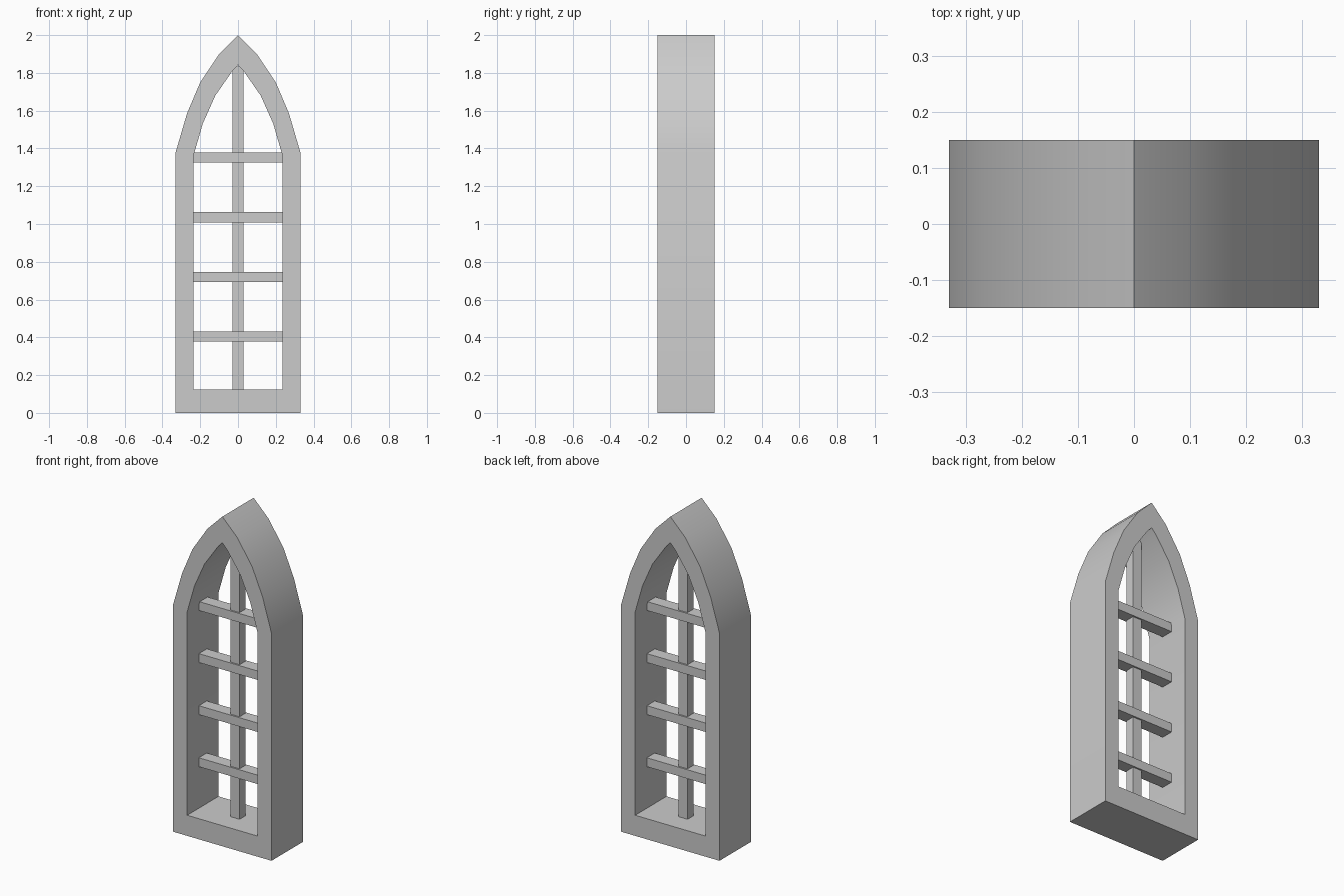
import bpy, bmesh, math

if "Cube" in bpy.data.objects:
    bpy.data.objects.remove(bpy.data.objects["Cube"])

DEPTH = 0.15  # half depth of the frame

# right halves of the profiles, from bottom corner to apex (x, z)
OUTER = [(0.33, 0), (0.33, 1.38), (0.27, 1.585), (0.20, 1.75), (0.10, 1.90), (0, 2.0)]
INNER = [(0.236, 0.125), (0.236, 1.36), (0.187, 1.53), (0.12, 1.68), (0.031, 1.808), (0, 1.842)]


def mirrored(half):
    return half + [(-x, z) for x, z in reversed(half[:-1])]


def add_object(name, bm):
    bmesh.ops.recalc_face_normals(bm, faces=bm.faces)
    mesh = bpy.data.meshes.new(name)
    bm.to_mesh(mesh)
    bm.free()
    obj = bpy.data.objects.new(name, mesh)
    bpy.context.collection.objects.link(obj)
    return obj


def bar(name, x, y, z0, z1):
    bm = bmesh.new()
    bmesh.ops.create_cube(bm, size=1)
    for v in bm.verts:
        v.co = (v.co.x * 2 * x, v.co.y * 2 * y, (z0 + z1) / 2 + v.co.z * (z1 - z0))
    return add_object(name, bm)


# pointed arch frame: outer and inner loops joined front, back, outside and inside
bm = bmesh.new()
loops = [[bm.verts.new((x, y, z)) for x, z in mirrored(half)]
         for half, y in ((OUTER, -DEPTH), (INNER, -DEPTH), (INNER, DEPTH), (OUTER, DEPTH))]
n = len(loops[0])
for k in range(4):
    a, b = loops[k], loops[(k + 1) % 4]
    for i in range(n):
        j = (i + 1) % n
        bm.faces.new((a[i], a[j], b[j], b[i]))
frame = add_object("window_frame", bm)
bpy.context.view_layer.objects.active = frame
frame.select_set(True)
bpy.ops.object.shade_smooth_by_angle(angle=math.radians(30))

# centre upright
bar("vertical_bar", 0.03, 0.028, 0.125, 1.835)

# evenly spaced cross bars
for i in range(4):
    z = 0.404 + 0.316 * i
    bar(f"cross_bar_{i + 1}", 0.236, 0.038, z - 0.027, z + 0.027)
